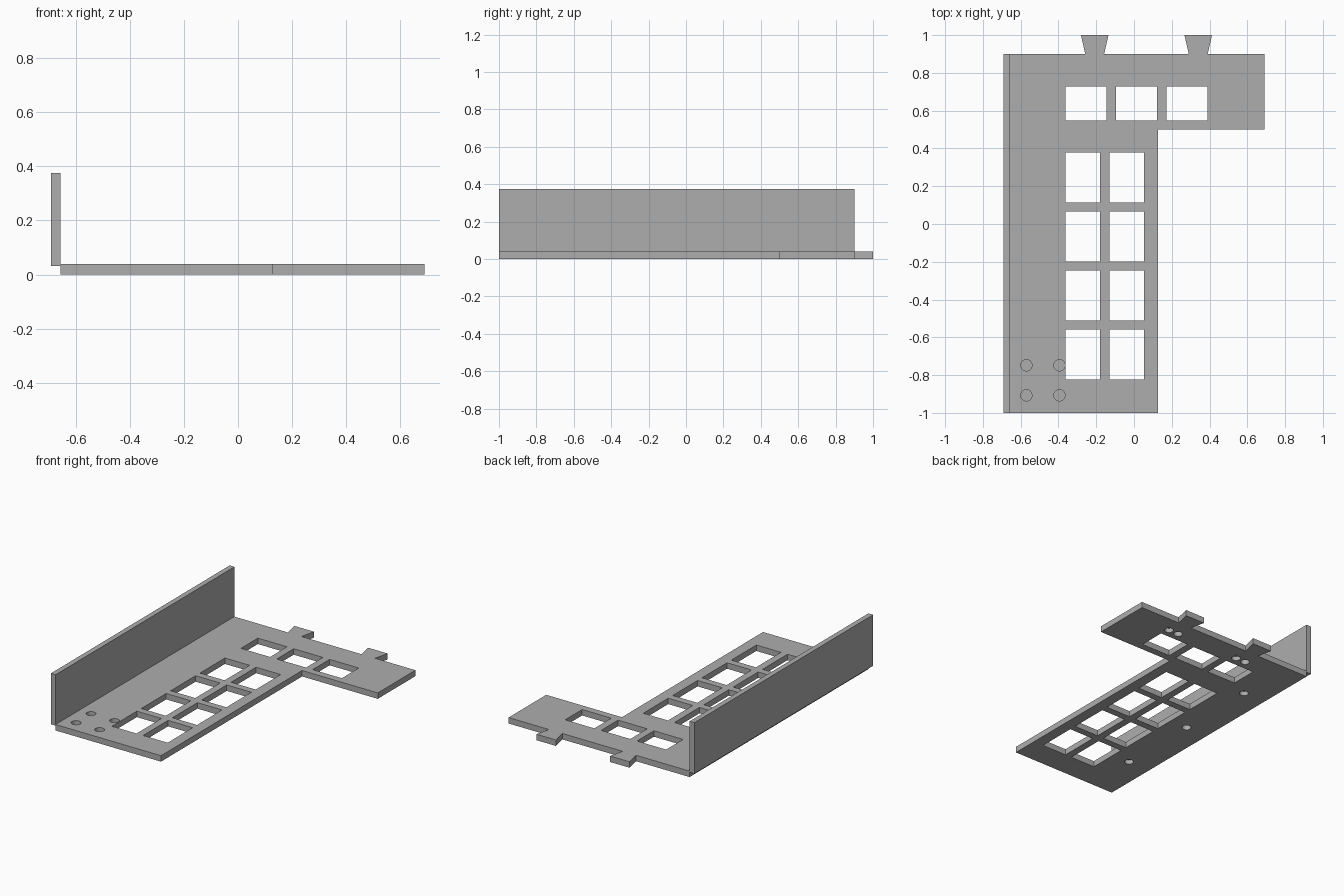
import bpy, bmesh
from mathutils import Matrix, Vector

default = bpy.data.objects.get("Cube")
if default:
    bpy.data.objects.remove(default, do_unlink=True)

grey = bpy.data.materials.new("plain grey")
grey.use_nodes = True
colour = (0.42, 0.42, 0.42, 1)
grey.diffuse_color = colour
grey.node_tree.nodes["Principled BSDF"].inputs["Base Color"].default_value = colour


def add_box(bm, x, y, z):
    size = Vector((x[1] - x[0], y[1] - y[0], z[1] - z[0]))
    centre = Vector((sum(x), sum(y), sum(z))) / 2
    matrix = Matrix.Translation(centre) @ Matrix.Diagonal(size).to_4x4()
    bmesh.ops.create_cube(bm, size=1, matrix=matrix)


def add_drill(bm, x, y, z, radius, depth):
    bmesh.ops.create_cone(bm, cap_ends=True, segments=32, radius1=radius,
                          radius2=radius, depth=depth * 2,
                          matrix=Matrix.Translation((x, y, z)))


def finish(bm, name):
    bmesh.ops.recalc_face_normals(bm, faces=bm.faces)
    mesh = bpy.data.meshes.new(name)
    bm.to_mesh(mesh)
    bm.free()
    mesh.materials.append(grey)
    obj = bpy.data.objects.new(name, mesh)
    bpy.context.collection.objects.link(obj)
    return obj


THICK = 0.04
LEFT, STEM, RIGHT = -0.657, 0.127, 0.69
FRONT, STEP, BACK = -1.0, 0.5, 0.9

# Base plate outline with two flared tabs on the back edge
outline = [(LEFT, FRONT), (STEM, FRONT), (STEM, STEP), (RIGHT, STEP), (RIGHT, BACK)]
tabs = (0.34, -0.208)
for cx in tabs:
    outline += [(cx + 0.05, BACK), (cx + 0.073, 1), (cx - 0.073, 1), (cx - 0.05, BACK)]
outline.append((LEFT, BACK))

bm = bmesh.new()
face = bm.faces.new([bm.verts.new((x, y, 0)) for x, y in outline])
ext = bmesh.ops.extrude_face_region(bm, geom=[face])
top = [v for v in ext["geom"] if isinstance(v, bmesh.types.BMVert)]
bmesh.ops.translate(bm, verts=top, vec=(0, 0, THICK))
plate = finish(bm, "base_plate")

# Window openings: a row of three and a grid of two by four
bm = bmesh.new()
through = (-0.1, 0.1)
for i in range(3):
    x = -0.362 + i * 0.267
    add_box(bm, (x, x + 0.217), (0.548, 0.728), through)
for x in (-0.362, -0.13):
    for i in range(4):
        y = -0.823 + i * 0.312
        add_box(bm, (x, x + 0.183), (y, y + 0.265), through)

# Blind holes in the top
for x in (-0.57, -0.395):
    for y in (-0.907, -0.748):
        add_drill(bm, x, y, THICK, 0.03, 0.03)

# Blind holes in the underside, in pairs by the tabs and in a row by the wall
for cx in tabs:
    for dx in (-0.037, 0.037):
        add_drill(bm, cx + dx, 0.79, 0, 0.028, 0.03)
for y in (-0.635, -0.075, 0.485):
    add_drill(bm, -0.492, y, 0, 0.028, 0.03)
cutter = finish(bm, "opening_cutter")
cutter.hide_render = True

# Cut the openings, then drop the cutter
cut = plate.modifiers.new("openings", "BOOLEAN")
cut.operation = "DIFFERENCE"
cut.solver = "EXACT"
cut.object = cutter
bpy.context.view_layer.objects.active = plate
bpy.ops.object.modifier_apply(modifier=cut.name)
bpy.data.objects.remove(cutter, do_unlink=True)

# Upright wall along the side edge
bm = bmesh.new()
add_box(bm, (-0.692, LEFT), (FRONT, BACK), (0.032, 0.375))
finish(bm, "side_wall")
